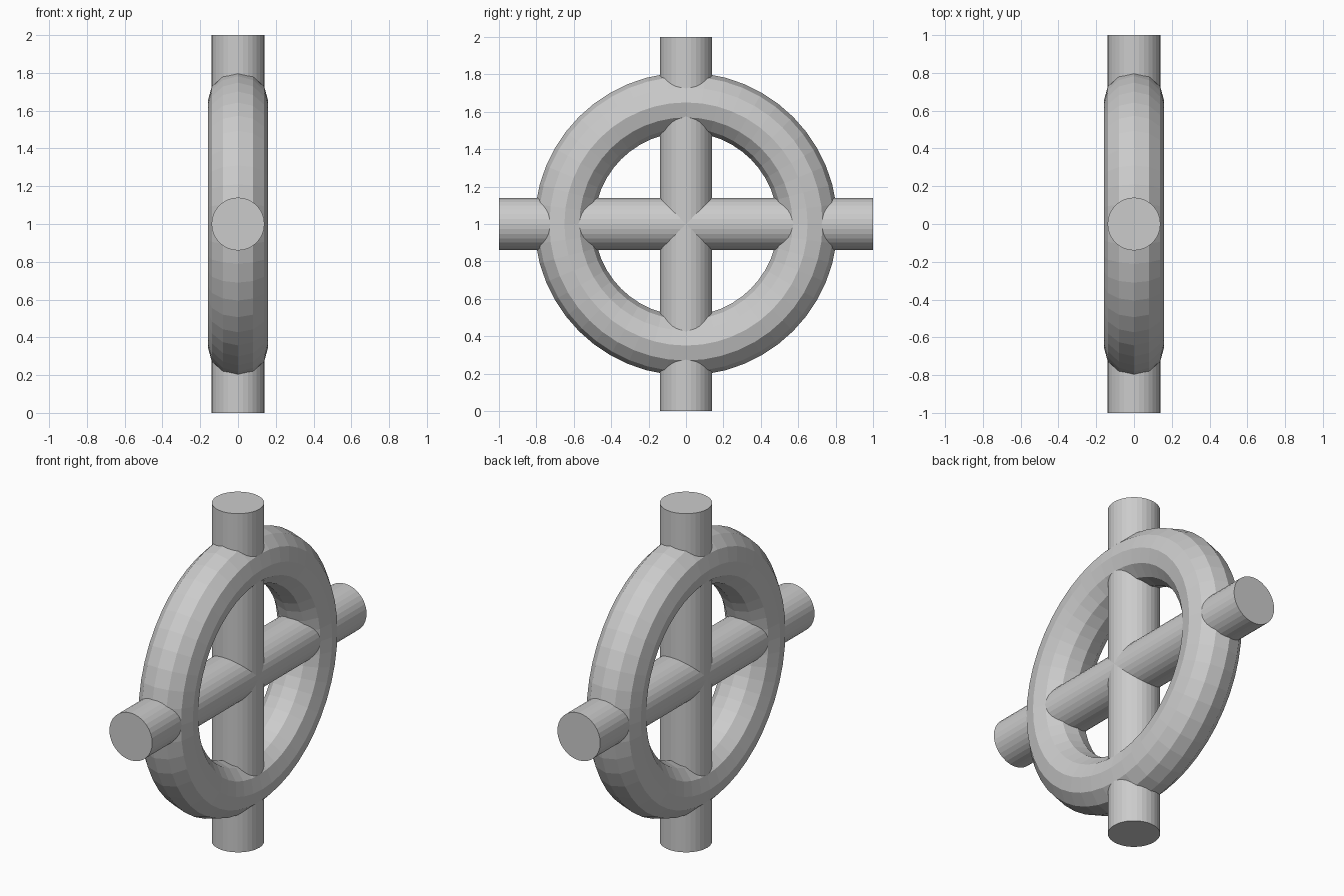
import bpy
from math import pi

if "Cube" in bpy.data.objects:
    bpy.data.objects.remove(bpy.data.objects["Cube"])

CENTRE = (0, 0, 1)


def bar(name, rotation):
    bpy.ops.mesh.primitive_cylinder_add(vertices=32, radius=0.14, depth=2,
                                        location=CENTRE, rotation=rotation)
    bpy.context.object.name = name


# Two crossing round bars
bar("upright_bar", (0, 0, 0))
bar("cross_bar", (pi / 2, 0, 0))

# Faceted ring in the same plane as the bars
bpy.ops.mesh.primitive_torus_add(major_radius=0.65, minor_radius=0.16,
                                 major_segments=48, minor_segments=12,
                                 location=CENTRE, rotation=(0, pi / 2, 0))
bpy.context.object.name = "ring"
bpy.ops.object.shade_flat()
